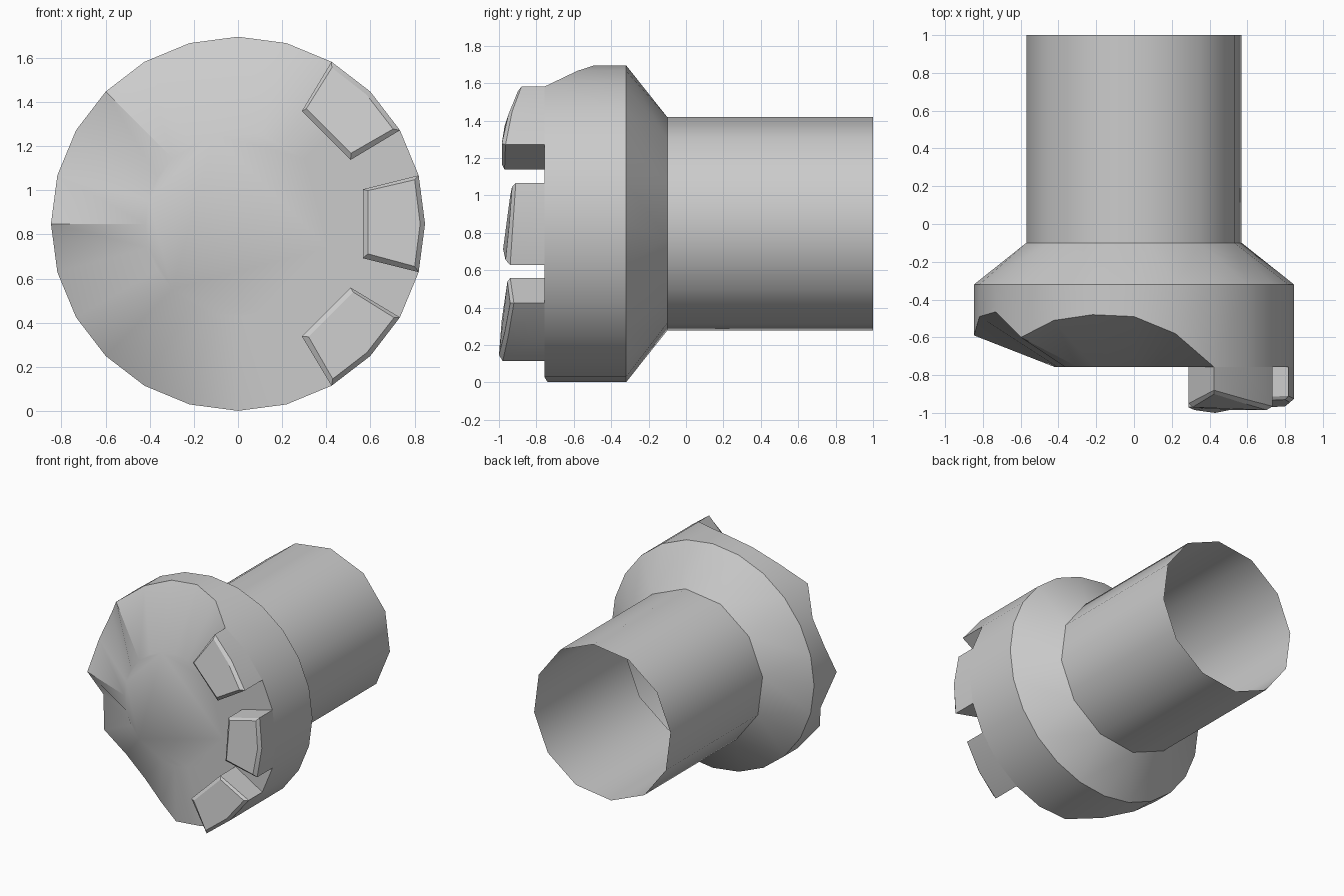
import bpy, bmesh, math

if "Cube" in bpy.data.objects:
    bpy.data.objects.remove(bpy.data.objects["Cube"])

CZ, R, SR = 0.848, 0.847, 0.575   # axis height, head radius, shaft radius


def polar(r, deg, y):
    a = math.radians(deg)
    return (r * math.cos(a), y, CZ + r * math.sin(a))


def finish(name, bm, angle):
    bmesh.ops.recalc_face_normals(bm, faces=bm.faces)
    me = bpy.data.meshes.new(name)
    bm.to_mesh(me)
    bm.free()
    ob = bpy.data.objects.new(name, me)
    bpy.context.collection.objects.link(ob)
    bpy.ops.object.select_all(action='DESELECT')
    ob.select_set(True)
    bpy.context.view_layer.objects.active = ob
    bpy.ops.object.shade_smooth_by_angle(angle=math.radians(angle))
    return ob


def ring(bm, n, r, y, start=0.0):
    ys = y if isinstance(y, list) else [y] * n
    return [bm.verts.new(polar(r, start + 360 * i / n, ys[i])) for i in range(n)]


def strip(bm, a, b):
    n = len(a)
    for i in range(n):
        j = (i + 1) % n
        bm.faces.new((a[i], a[j], b[j], b[i]))


# Shaft: open twelve-sided tube
bm = bmesh.new()
strip(bm, ring(bm, 12, SR, -0.10, 22.5), ring(bm, 12, SR, 1.0, 22.5))
finish("shaft", bm, 35)

# Head: cone shoulder, side wall and front with worn, chipped rim
F = -0.757
rim = [F] * 24
chips = {75: -.58, 90: -.49, 105: -.48, 120: -.51, 135: -.60, 150: -.465,
         165: -.49, 180: -.59, 195: -.44, 210: -.55, 225: -.48, 240: -.50,
         255: -.60, 270: -.74}
for deg, y in chips.items():
    rim[deg // 15] = y
bm = bmesh.new()
neck = ring(bm, 12, SR, -0.10, 22.5)
back = ring(bm, 24, R, -0.32)
edge = ring(bm, 24, R, rim)
inner = ring(bm, 24, 0.42, F)
for j in range(12):
    o = [back[(k + 2 * j) % 24] for k in (1, 2, 3)]
    bm.faces.new((neck[j], o[0], o[1]))
    bm.faces.new((neck[j], o[1], o[2], neck[(j + 1) % 12]))
strip(bm, back, edge)
strip(bm, edge, inner)
bm.faces.new(inner)
finish("head", bm, 40)


# Teeth: five-sided blocks on the rim with a sloped, bevelled top
def tooth(name, turn, heights, caps):
    # local outline: radius and tangent offset
    c, s = R * math.cos(math.radians(15)), R * math.sin(math.radians(15))
    outer = [(c, s), (R, 0), (c, -s), (.565, -.156), (.565, .156)]
    top = [(c - .018, s - .02), (R - .022, 0), (c - .018, -s + .026),
           (.588, -.136), (.588, .15)]
    bm = bmesh.new()

    def loop(pts, ys):
        return [bm.verts.new(polar(math.hypot(u, v),
                turn + math.degrees(math.atan2(v, u)), y))
                for (u, v), y in zip(pts, ys)]
    a = loop(outer, [F + .005] * 5)
    b = loop(outer, [-h for h in heights])
    d = loop(top, [-h for h in caps])
    strip(bm, a, b)
    strip(bm, b, d)
    bm.faces.new(d)
    finish(name, bm, 20)


tooth("upper_tooth", 45, (.88, .93, .965, .97, .95), (.90, .95, .985, .985, .97))
tooth("middle_tooth", 0, (.91, .925, .94, .955, .92), (.93, .945, .965, .978, .94))
tooth("lower_tooth", -45, (.92, .95, .98, .97, .94), (.94, .97, 1.0, .985, .955))
